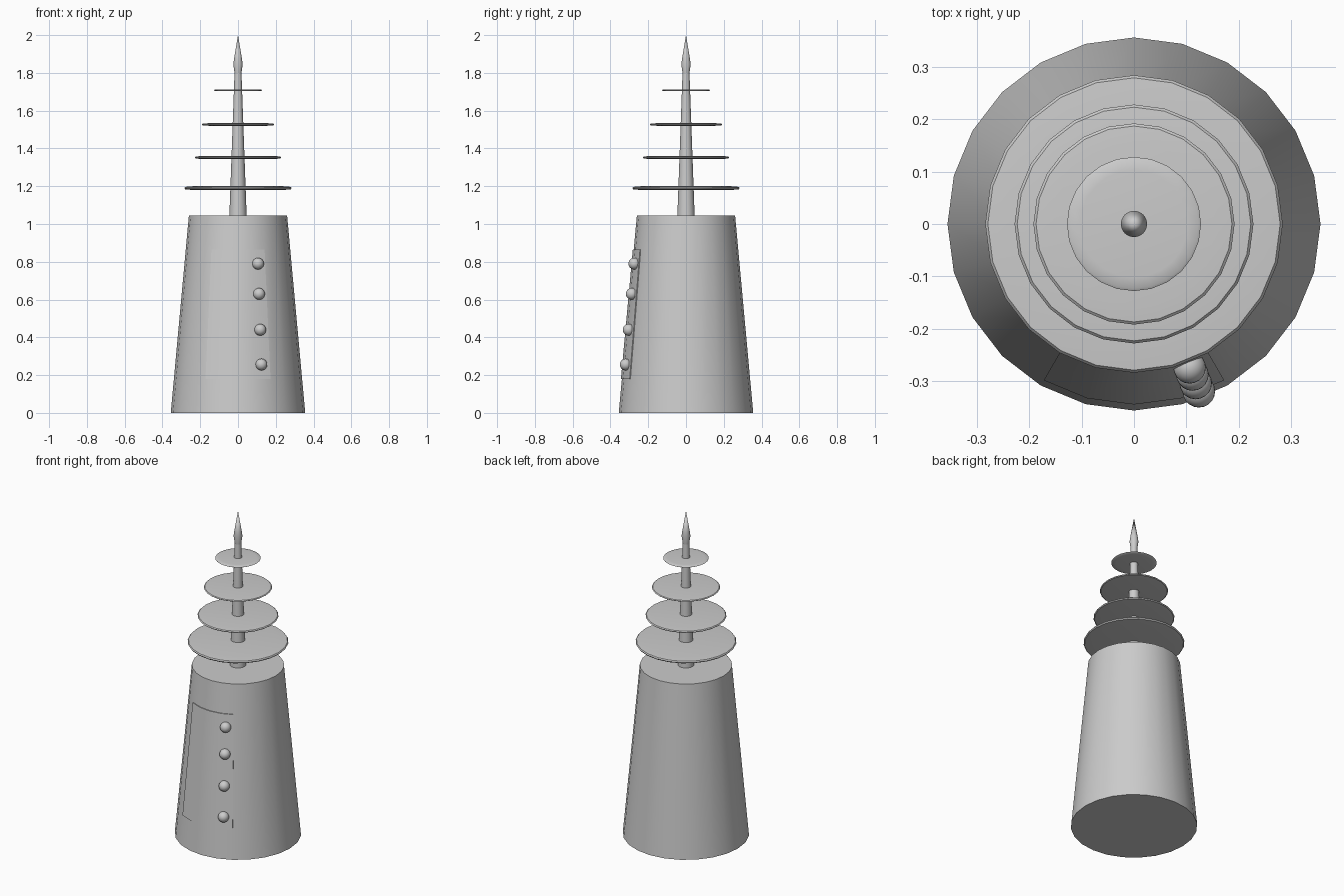
import bpy, bmesh
from math import sin, cos, pi, radians

if "Cube" in bpy.data.objects:
    bpy.data.objects.remove(bpy.data.objects["Cube"])

SIDES = 24
BASE_R, TOP_R, BODY_H = 0.356, 0.26, 1.046


def finish(name, bm):
    bmesh.ops.recalc_face_normals(bm, faces=bm.faces)
    me = bpy.data.meshes.new(name)
    bm.to_mesh(me)
    bm.free()
    ob = bpy.data.objects.new(name, me)
    bpy.context.collection.objects.link(ob)
    bpy.ops.object.select_all(action='DESELECT')
    ob.select_set(True)
    bpy.context.view_layer.objects.active = ob
    bpy.ops.object.shade_smooth_by_angle(angle=radians(35))
    return ob


def lathe(name, profile, sides=SIDES):
    """Spin (radius, z) points into a closed solid; radius 0 makes a tip."""
    bm = bmesh.new()
    rings = []
    for r, z in profile:
        n = sides if r > 0 else 1
        rings.append([bm.verts.new((r * cos(2 * pi * i / sides),
                                    r * sin(2 * pi * i / sides), z)) for i in range(n)])
    for a, b in zip(rings, rings[1:]):
        for i in range(sides):
            j = (i + 1) % sides
            if len(b) == 1:
                bm.faces.new((a[i], a[j], b[0]))
            else:
                bm.faces.new((a[i], a[j], b[j], b[i]))
    for ring in (rings[0], rings[-1]):
        if len(ring) > 1:
            bm.faces.new(ring)
    return finish(name, bm)


def body_r(z):
    return BASE_R + (TOP_R - BASE_R) * z / BODY_H


def on_body(angle, z, offset):
    # angle is measured from the front (-y) toward +x
    r = body_r(z) + offset
    return (r * sin(angle), -r * cos(angle), z)


# Tapered tower body
lathe("tower_body", [(BASE_R, 0), (TOP_R, BODY_H)])

# Tapered mast and pointed finial
lathe("mast", [(0.046, BODY_H - 0.01), (0.018, 1.81)])
lathe("finial", [(0.017, 1.79), (0.025, 1.845), (0.021, 1.875), (0, 2.0)])

# Thin discs with tapered rims
for i, (z, r, t) in enumerate([(1.19, 0.284, 0.011), (1.352, 0.228, 0.009),
                               (1.527, 0.192, 0.007), (1.708, 0.128, 0.005)]):
    lathe(f"disc_{i + 1}", [(r * 0.8, z - t), (r - 0.005, z - t * 0.6), (r, z),
                            (r - 0.005, z + t * 0.6), (r * 0.8, z + t)])

# Curved door panel hugging the front
bm = bmesh.new()
rows = []
for k in range(5):
    a = radians(-30 + 15 * k)
    rows.append([bm.verts.new(on_body(a, z, o)) for z, o in
                 ((0.18, -0.01), (0.18, 0.005), (0.866, 0.005), (0.866, -0.01))])
for a, b in zip(rows, rows[1:]):
    for i in range(4):
        j = (i + 1) % 4
        bm.faces.new((a[i], a[j], b[j], b[i]))
bm.faces.new(rows[0])
bm.faces.new(rows[-1])
finish("door_panel", bm)

# Round buttons down the panel edge
for i, z in enumerate((0.256, 0.44, 0.63, 0.79)):
    bm = bmesh.new()
    bmesh.ops.create_uvsphere(bm, u_segments=20, v_segments=12, radius=0.031)
    ob = finish(f"button_{i + 1}", bm)
    ob.location = on_body(radians(21.2), z, 0.01)
